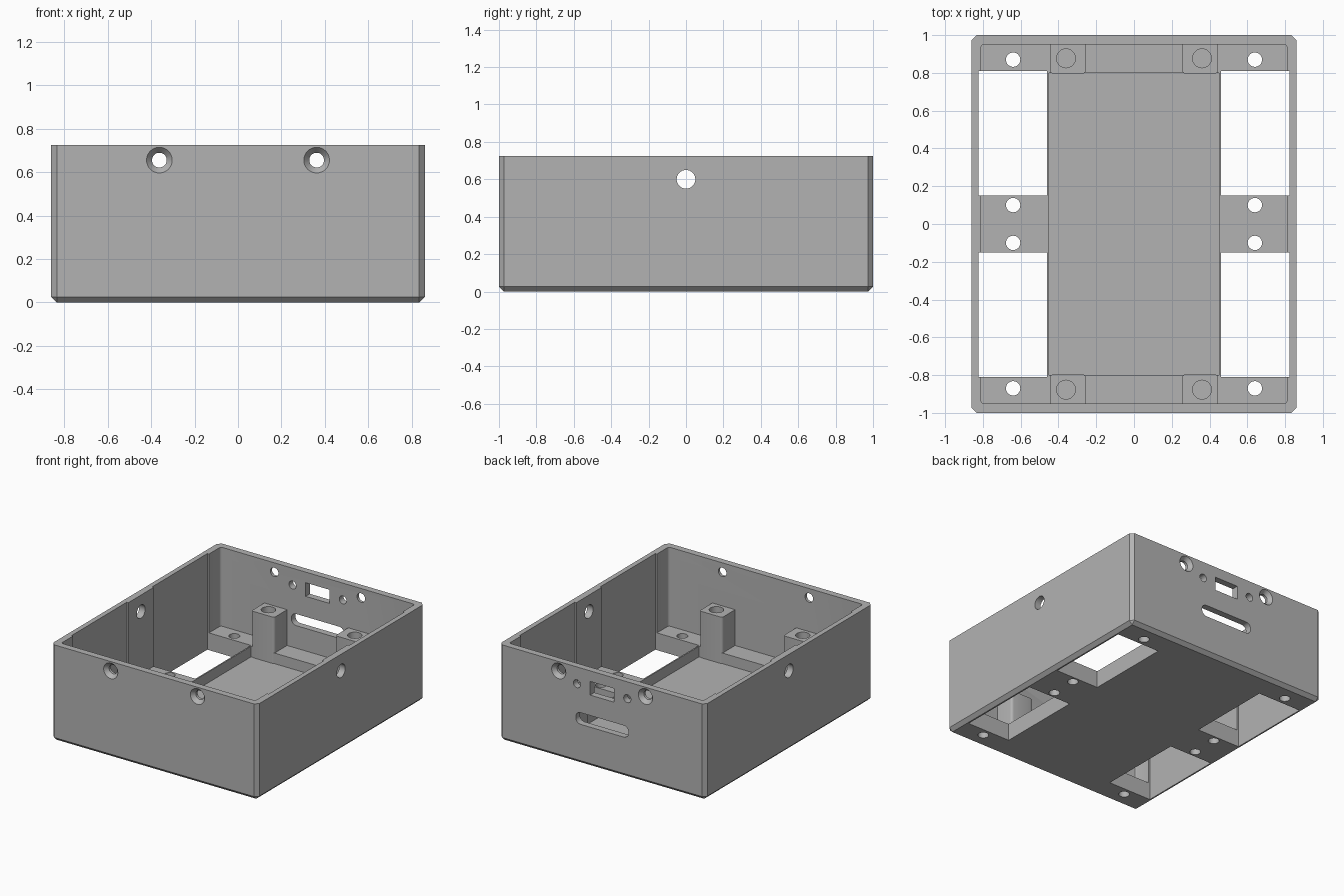
import bpy, bmesh
from math import pi
from mathutils import Matrix, Vector

if "Cube" in bpy.data.objects:
    bpy.data.objects.remove(bpy.data.objects["Cube"])

HX, HY, HZ = 0.86, 1.0, 0.725      # half width, half depth, height
SHELF, FLOOR, WALL_X, WALL_Y = 0.13, 0.05, 0.81, 0.95

grey = bpy.data.materials.new("grey plastic")
grey.use_nodes = True
grey.diffuse_color = (0.45, 0.45, 0.45, 1)
grey.node_tree.nodes["Principled BSDF"].inputs["Base Color"].default_value = grey.diffuse_color


def make(name, bm):
    bmesh.ops.recalc_face_normals(bm, faces=bm.faces)
    mesh = bpy.data.meshes.new(name)
    bm.to_mesh(mesh)
    bm.free()
    mesh.materials.append(grey)
    ob = bpy.data.objects.new(name, mesh)
    bpy.context.scene.collection.objects.link(ob)
    return ob


def box(name, lo, hi, bevel=0, pick=None, segments=1):
    lo, hi = Vector(lo), Vector(hi)
    bm = bmesh.new()
    bmesh.ops.create_cube(bm, size=1)
    for v in bm.verts:
        v.co = Vector([(lo[i] + hi[i]) / 2 + v.co[i] * (hi[i] - lo[i]) for i in range(3)])
    if bevel:
        edges = [e for e in bm.edges if pick(e)]
        bmesh.ops.bevel(bm, geom=edges, offset=bevel, segments=segments, profile=0.5, affect='EDGES')
    return make(name, bm)


def rod(name, centre, r1, length, axis='Z', r2=None):
    """Cylinder or cone along an axis; r1 is the radius at the low end."""
    bm = bmesh.new()
    turn = {'Z': Matrix(), 'X': Matrix.Rotation(pi / 2, 4, 'Y'), 'Y': Matrix.Rotation(-pi / 2, 4, 'X')}[axis]
    bmesh.ops.create_cone(bm, cap_ends=True, segments=32, radius1=r1, radius2=r1 if r2 is None else r2,
                          depth=length, matrix=Matrix.Translation(centre) @ turn)
    return make(name, bm)


def combine(target, tool, operation='DIFFERENCE'):
    mod = target.modifiers.new("combine", 'BOOLEAN')
    mod.operation, mod.solver, mod.object = operation, 'EXACT', tool
    graph = bpy.context.evaluated_depsgraph_get()
    mesh = bpy.data.meshes.new_from_object(target.evaluated_get(graph))
    target.modifiers.clear()
    target.data = mesh
    bpy.data.objects.remove(tool)


def upright(e):
    return abs(e.verts[0].co.z - e.verts[1].co.z) > 0.01


def along_y(e):
    return abs(e.verts[0].co.y - e.verts[1].co.y) > 0.01


# Outer shell with chamfered corners and bottom rim
case = box("case_body", (-HX, -HY, 0), (HX, HY, HZ), 0.026,
           lambda e: upright(e) or e.verts[0].co.z + e.verts[1].co.z < 0.01)

# Main cavity, then the lower tray in the middle
combine(case, box("cavity", (-WALL_X, -WALL_Y, SHELF), (WALL_X, WALL_Y, 1), 0.015, upright, 3))
combine(case, box("tray", (-0.45, -0.8, FLOOR), (0.45, 0.8, 1)))

for sx in (-1, 1):
    for sy in (-1, 1):
        # Window through the floor, recessed into the side wall
        xs, ys = sorted((sx * 0.46, sx * 0.823)), sorted((sy * 0.15, sy * 0.81))
        combine(case, box("window", (xs[0], ys[0], -1), (xs[1], ys[1], 1)))
        # Screw post with a blind hole
        xs, ys = sorted((sx * 0.255, sx * 0.445)), sorted((sy * 0.795, sy * 0.97))
        combine(case, box("post", (xs[0], ys[0], 0.03), (xs[1], ys[1], 0.4), 0.02,
                          lambda e: upright(e) and abs(e.verts[0].co.y) < 0.9, 4), 'UNION')
        combine(case, rod("post_hole", (sx * 0.36, sy * 0.877, 0.4), 0.05, 0.4))
        # Mounting holes through the shelf
        for y in (0.1, 0.87):
            combine(case, rod("mount_hole", (sx * 0.64, sy * y, 0.1), 0.038, 0.4))
        # Countersunk lid screw holes in the front and back walls
        combine(case, rod("screw_hole", (sx * 0.362, sy * 0.98, 0.655), 0.034, 0.2, 'Y'))
        radii = (0.034, 0.06) if sy > 0 else (0.06, 0.034)
        combine(case, rod("countersink", (sx * 0.362, sy * 0.986, 0.655), radii[0], 0.03, 'Y', radii[1]))
    # Side wall hole and small holes beside the port
    combine(case, rod("side_hole", (sx * 0.84, 0, 0.6), 0.05, 0.2, 'X'))
    combine(case, rod("port_screw_hole", (sx * 0.21, 0.98, 0.598), 0.03, 0.2, 'Y'))

# Port opening and long rounded slot in the back wall
combine(case, box("port", (-0.1, 0.9, 0.542), (0.1, 1.1, 0.645)))
combine(case, box("slot", (-0.22, 0.9, 0.3), (0.22, 1.1, 0.388), 0.04, along_y, 6))

bpy.context.view_layer.objects.active = case
case.select_set(True)
bpy.ops.object.shade_smooth_by_angle(angle=pi / 6)
